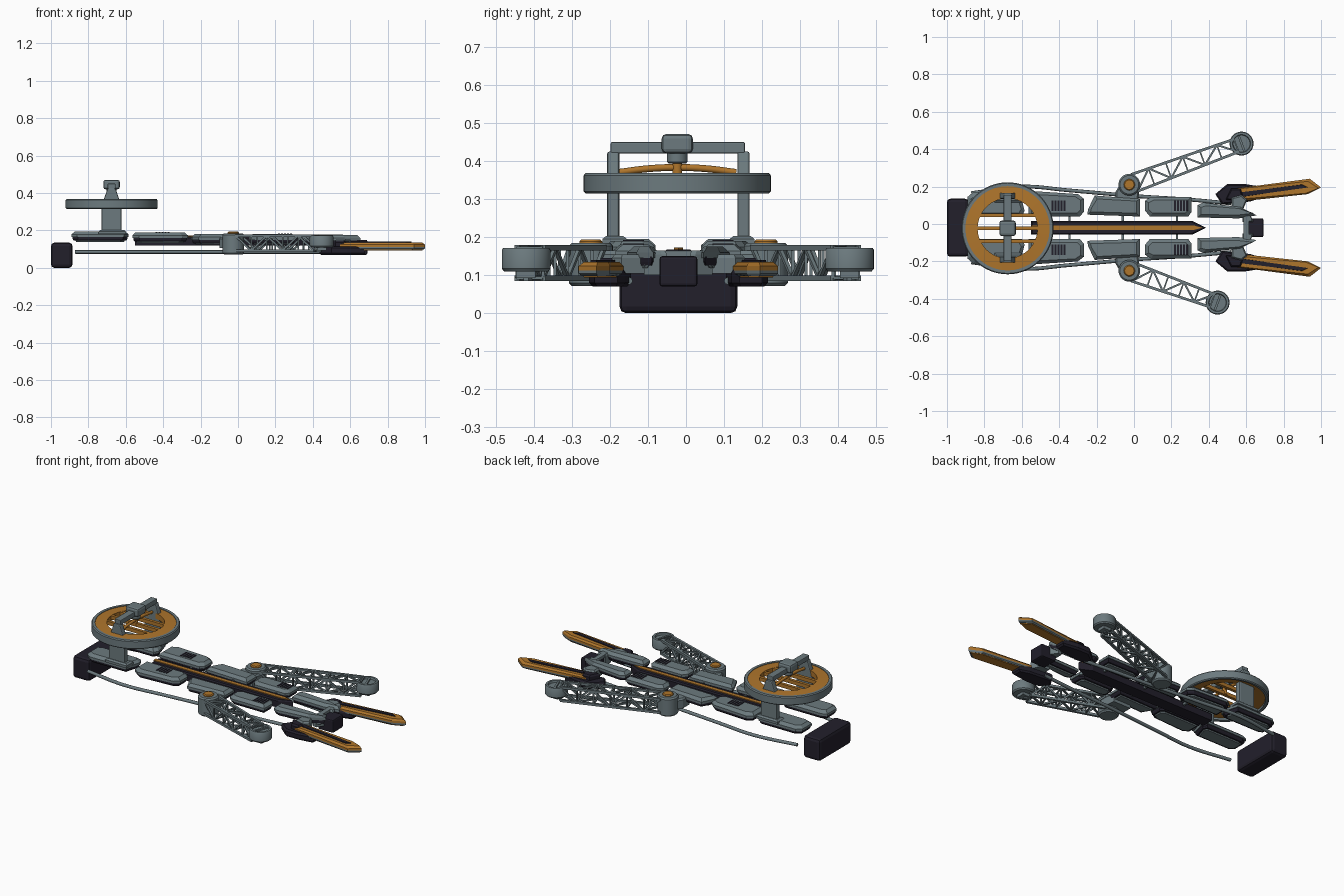
import bpy, bmesh, math
from mathutils import Vector, Matrix

if "Cube" in bpy.data.objects:
    bpy.data.objects.remove(bpy.data.objects["Cube"], do_unlink=True)

CY = -0.02          # centre line of the hull
SIDES = ((1, "left"), (-1, "right"))


def material(name, rgb):
    m = bpy.data.materials.new(name)
    m.use_nodes = True
    m.diffuse_color = (*rgb, 1)
    m.node_tree.nodes["Principled BSDF"].inputs["Base Color"].default_value = (*rgb, 1)
    return m


GREY = material("steel grey", (0.15, 0.195, 0.21))
GOLD = material("amber gold", (0.43, 0.18, 0.025))
DARK = material("dark violet", (0.016, 0.014, 0.024))


def finish(bm, name, mat, bevel=0, smooth=False):
    bmesh.ops.recalc_face_normals(bm, faces=bm.faces)
    me = bpy.data.meshes.new(name)
    bm.to_mesh(me)
    bm.free()
    me.materials.append(mat)
    ob = bpy.data.objects.new(name, me)
    bpy.context.collection.objects.link(ob)
    if bevel:
        mod = ob.modifiers.new("Bevel", "BEVEL")
        mod.width, mod.segments = bevel, 2
    if smooth:
        bpy.ops.object.select_all(action="DESELECT")
        ob.select_set(True)
        bpy.context.view_layer.objects.active = ob
        bpy.ops.object.shade_smooth_by_angle(angle=math.radians(35))
    return ob


def box(name, lo, hi, mat, bevel=0):
    bm = bmesh.new()
    lo, hi = Vector(lo), Vector(hi)
    m = Matrix.Translation((lo + hi) / 2) @ Matrix.Diagonal((*(hi - lo), 1))
    bmesh.ops.create_cube(bm, size=1, matrix=m)
    return finish(bm, name, mat, bevel)


def loft(name, pts, levels, mat, side=1, bevel=0):
    """Stack a plan outline (x, offset from centre line) at (z, inset) levels."""
    bm = bmesh.new()
    xs, ys = [p[0] for p in pts], [p[1] for p in pts]
    cx, cy = (min(xs) + max(xs)) / 2, (min(ys) + max(ys)) / 2
    hx, hy = max(xs) - cx, max(ys) - cy
    rings = []
    for z, inset in levels:
        rings.append([bm.verts.new((cx + (x - cx) * (1 - inset / hx),
                                    CY + side * (cy + (y - cy) * (1 - inset / hy)), z))
                      for x, y in pts])
    n = len(pts)
    for a, b in zip(rings, rings[1:]):
        for i in range(n):
            bm.faces.new((a[i], a[(i + 1) % n], b[(i + 1) % n], b[i]))
    bm.faces.new(rings[0])
    bm.faces.new(rings[-1])
    return finish(bm, name, mat, bevel)


def lathe(name, centre, profile, mat, closed=False, steps=48):
    """Spin an (r, z) profile around a vertical axis."""
    bm = bmesh.new()
    vs = [bm.verts.new((r, 0, z)) for r, z in profile]
    edges = [bm.edges.new(e) for e in zip(vs, vs[1:])]
    if closed:
        edges.append(bm.edges.new((vs[-1], vs[0])))
    bmesh.ops.spin(bm, geom=vs + edges, cent=(0, 0, 0), axis=(0, 0, 1),
                   angle=math.tau, steps=steps)
    bmesh.ops.remove_doubles(bm, verts=bm.verts, dist=0.0005)
    bmesh.ops.translate(bm, verts=bm.verts, vec=(*centre, 0))
    return finish(bm, name, mat, smooth=True)


def disc(name, centre, r, z0, z1, mat, edge=0.005):
    return lathe(name, centre, [(0, z0), (r - edge, z0), (r, z0 + edge), (r, z1 - edge),
                                (r - edge, z1), (0, z1)], mat, steps=32)


def strut(bm, a, b, w):
    d = b - a
    m = (Matrix.Translation((a + b) / 2) @ d.to_track_quat("Z", "Y").to_matrix().to_4x4()
         @ Matrix.Diagonal((w, w, d.length, 1)))
    bmesh.ops.create_cube(bm, size=1, matrix=m)


def path(name, pts, r, mat):
    cu = bpy.data.curves.new(name, "CURVE")
    cu.dimensions = "3D"
    cu.bevel_depth, cu.bevel_resolution = r, 2
    cu.use_fill_caps = True
    sp = cu.splines.new("BEZIER")
    sp.bezier_points.add(len(pts) - 1)
    for p, co in zip(sp.bezier_points, pts):
        p.co = co
        p.handle_left_type = p.handle_right_type = "AUTO"
    sp.resolution_u = 6
    cu.materials.append(mat)
    ob = bpy.data.objects.new(name, cu)
    bpy.context.collection.objects.link(ob)


# Rear counterweight
box("tail_block", (-1, CY - 0.155, 0), (-0.885, CY + 0.155, 0.135), DARK, 0.018)

# Central spine with stripe and cross ribs
loft("spine", [(-0.55, -0.037), (0.31, -0.037), (0.385, 0), (0.31, 0.037), (-0.55, 0.037)],
     [(0.12, 0), (0.16, 0), (0.168, 0.006)], DARK)
loft("spine_stripe", [(-0.55, -0.012), (0.32, -0.012), (0.365, 0), (0.32, 0.012), (-0.55, 0.012)],
     [(0.166, 0), (0.173, 0)], GOLD)
for x in (-0.345, -0.06, 0.23):
    box("cross_rib", (x - 0.006, CY - 0.07, 0.14), (x + 0.006, CY + 0.07, 0.155), GREY)

# Armour module outlines: (x, offset), with the height of the top
MODULES = (
    (0.195, [(-0.89, 0.075), (-0.86, 0.06), (-0.6, 0.06), (-0.585, 0.09), (-0.61, 0.19), (-0.86, 0.19), (-0.89, 0.165)]),
    (0.19, [(-0.565, 0.06), (-0.29, 0.06), (-0.268, 0.085), (-0.268, 0.155), (-0.3, 0.18), (-0.53, 0.195), (-0.565, 0.17)]),
    (0.18, [(-0.25, 0.07), (0.032, 0.06), (0.032, 0.155), (-0.21, 0.172), (-0.245, 0.1)]),
    (0.18, [(0.06, 0.09), (0.085, 0.06), (0.29, 0.06), (0.308, 0.085), (0.308, 0.165), (0.09, 0.165), (0.06, 0.145)]),
    (0.175, [(0.34, 0.055), (0.56, 0.05), (0.655, 0.066), (0.57, 0.11), (0.37, 0.135), (0.34, 0.12)]),
)
for s, side in SIDES:
    for i, (top, pts) in enumerate(MODULES):
        z = top - 0.05
        name = f"{side}_module_{i + 1}"
        loft(name + "_base", pts, [(z, 0.012), (z + 0.01, 0.006), (z + 0.024, 0.006)], DARK, s)
        loft(name + "_belly", pts, [(z - 0.006, 0.025), (z + 0.002, 0.02)], GREY, s)
        loft(name + "_armour", pts, [(z + 0.02, 0), (z + 0.034, 0), (top, 0.018)], GREY, s)
    # Cooling slots
    for x0, z in ((-0.44, 0.19), (0.215, 0.18)):
        for k in range(5):
            x = x0 + k * 0.016
            loft(side + "_vent", [(x, 0.09), (x + 0.009, 0.09), (x + 0.009, 0.145), (x, 0.145)],
                 [(z - 0.003, 0), (z + 0.003, 0)], DARK, s)

    # Side cable
    path(side + "_cable", [(x, CY + s * o, 0.085) for x, o in
         ((-0.87, 0.185), (-0.6, 0.22), (-0.35, 0.2), (0, 0.17), (0.3, 0.15), (0.52, 0.13))], 0.01, GREY)

    # Gripper fin with base, link and spine plate
    loft(side + "_fin_base", [(0.435, 0.18), (0.5, 0.235), (0.585, 0.235), (0.68, 0.22), (0.68, 0.16),
                              (0.62, 0.14), (0.47, 0.125)],
         [(0.07, 0.01), (0.08, 0), (0.105, 0), (0.115, 0.008)], DARK, s)
    fin = [(0.565, 0.14), (0.545, 0.21), (0.94, 0.262), (1.0, 0.215), (0.93, 0.18)]
    loft(side + "_fin_rim", fin, [(0.098, 0.008), (0.104, 0), (0.112, 0)], GREY, s)
    loft(side + "_fin", fin, [(0.112, 0), (0.124, 0), (0.135, 0.014)], GOLD, s)
    loft(side + "_fin_belly", fin, [(0.094, 0.014), (0.099, 0.012)], GOLD, s)
    loft(side + "_fin_stripe", [(0.58, 0.165), (0.575, 0.19), (0.9, 0.232), (0.93, 0.216)],
         [(0.132, 0), (0.14, 0.002)], DARK, s)
    loft(side + "_fin_clamp", [(0.49, 0.15), (0.52, 0.21), (0.57, 0.21), (0.59, 0.14)],
         [(0.1, 0), (0.135, 0), (0.145, 0.008)], DARK, s)
    loft(side + "_fin_link", [(0.52, 0.09), (0.52, 0.16), (0.575, 0.175), (0.605, 0.15), (0.58, 0.09)],
         [(0.105, 0), (0.145, 0), (0.155, 0.008)], GREY, s)
    loft(side + "_nose_bracket", [(0.58, 0.03), (0.58, 0.085), (0.605, 0.09), (0.635, 0.045), (0.635, 0.03)],
         [(0.1, 0), (0.155, 0), (0.165, 0.006)], GREY, s)

    # Wheel support post: wide plate tapering towards the top beam
    loft(side + "_post_foot", [(-0.745, 0.135), (-0.6, 0.135), (-0.6, 0.2), (-0.745, 0.2)],
         [(0.18, 0), (0.195, 0), (0.203, 0.01)], GREY, s)
    bm = bmesh.new()
    outline = ((-0.73, 0.19), (-0.623, 0.19), (-0.623, 0.33), (-0.655, 0.425), (-0.697, 0.425), (-0.73, 0.33))
    f = bm.faces.new([bm.verts.new((x, CY + s * 0.155, z)) for x, z in outline])
    ext = bmesh.ops.extrude_face_region(bm, geom=[f])["geom"]
    bmesh.ops.translate(bm, vec=(0, s * 0.032, 0), verts=[v for v in ext if isinstance(v, bmesh.types.BMVert)])
    finish(bm, side + "_post", GREY, 0.006)

box("nose_block", (0.59, CY - 0.05, 0.07), (0.692, CY + 0.05, 0.15), DARK, 0.008)
box("nose_cross_bar", (0.585, CY - 0.06, 0.145), (0.615, CY + 0.06, 0.165), GREY, 0.004)

# Overhead wheel
HUB = (-0.676, CY - 0.003)
lathe("wheel_rim", HUB, [(0.225, 0.318), (0.241, 0.315), (0.246, 0.32), (0.246, 0.362),
                         (0.241, 0.368), (0.225, 0.368)], GREY, True, 64)
lathe("wheel_face", HUB, [(0.16, 0.335), (0.23, 0.33), (0.23, 0.364), (0.16, 0.368)], GOLD, True, 64)
for o in (-0.07, 0, 0.07):
    reach = math.sqrt(0.17 ** 2 - o * o)
    box("wheel_bar", (HUB[0] - reach, HUB[1] + o - 0.009, 0.345),
        (HUB[0] + reach, HUB[1] + o + 0.009, 0.367), GOLD)
path("wheel_arch", [(HUB[0], HUB[1] + 0.155 * t, 0.383 - 0.013 * t * t) for t in (-1, -0.5, 0, 0.5, 1)], 0.009, GOLD)
disc("wheel_hub", HUB, 0.013, 0.345, 0.4, GOLD)
disc("axle", HUB, 0.027, 0.393, 0.425, GREY)
box("top_beam", (-0.697, CY - 0.178, 0.42), (-0.655, CY + 0.175, 0.45), GREY, 0.004)
box("hub_cap", (-0.72, HUB[1] - 0.041, 0.42), (-0.632, HUB[1] + 0.041, 0.471), GREY, 0.012)

# Lattice arms
for side, hinge, tip, bays in (("left", (-0.025, 0.21), (0.575, 0.43), 6),
                               ("right", (-0.025, -0.25), (0.447, -0.42), 5)):
    h, t = Vector((*hinge, 0)), Vector((*tip, 0))
    d = (t - h).normalized()
    n = Vector((-d.y, d.x, 0))
    start, length = 0.03, (t - h).length - 0.06

    def node(i, w, z):
        u = i / bays
        return h + d * (start + u * length) + n * w * (0.048 - 0.012 * u) + Vector((0, 0, z))

    bm = bmesh.new()
    LOW, HIGH = 0.092, 0.172
    for z in (LOW, HIGH):
        for w in (-1, 1):
            strut(bm, node(0, w, z), node(bays, w, z), 0.014)
        for i in range(bays):
            w = 1 if i % 2 else -1
            strut(bm, node(i, w, z), node(i + 1, -w, z), 0.01)
            strut(bm, node(i + 1, w, z), node(i + 1, -w, z), 0.008)
    for w in (-1, 1):
        for i in range(bays):
            a, b = (LOW, HIGH) if i % 2 else (HIGH, LOW)
            strut(bm, node(i, w, a), node(i + 1, w, b), 0.01)
            strut(bm, node(i + 1, w, LOW), node(i + 1, w, HIGH), 0.008)
    finish(bm, side + "_arm_truss", GREY)

    disc(side + "_hinge", hinge, 0.058, 0.072, 0.185, GREY, 0.008)
    disc(side + "_hinge_cap", hinge, 0.03, 0.18, 0.194, GOLD)
    out = 1 if hinge[1] > 0 else -1
    loft(side + "_hinge_bracket", [(-0.1, 0.13), (0.02, 0.13), (0.03, 0.21), (-0.07, 0.24), (-0.1, 0.19)],
         [(0.105, 0), (0.155, 0), (0.165, 0.008)], GREY, out)
    # Hollow-topped end wheel
    lathe(side + "_arm_wheel", tip, [(0, 0.11), (0.058, 0.11), (0.064, 0.117), (0.064, 0.166), (0.06, 0.172),
                                     (0.048, 0.172), (0.045, 0.16), (0, 0.16)], GREY, steps=32)
    bm = bmesh.new()
    strut(bm, t - n * 0.045 + Vector((0, 0, 0.163)), t + n * 0.045 + Vector((0, 0, 0.163)), 0.012)
    strut(bm, node(bays, 0, LOW), t + Vector((0, 0, LOW)), 0.014)
    strut(bm, t + Vector((0, 0, LOW)), t + Vector((0, 0, 0.12)), 0.05)
    finish(bm, side + "_arm_wheel_mount", GREY)
